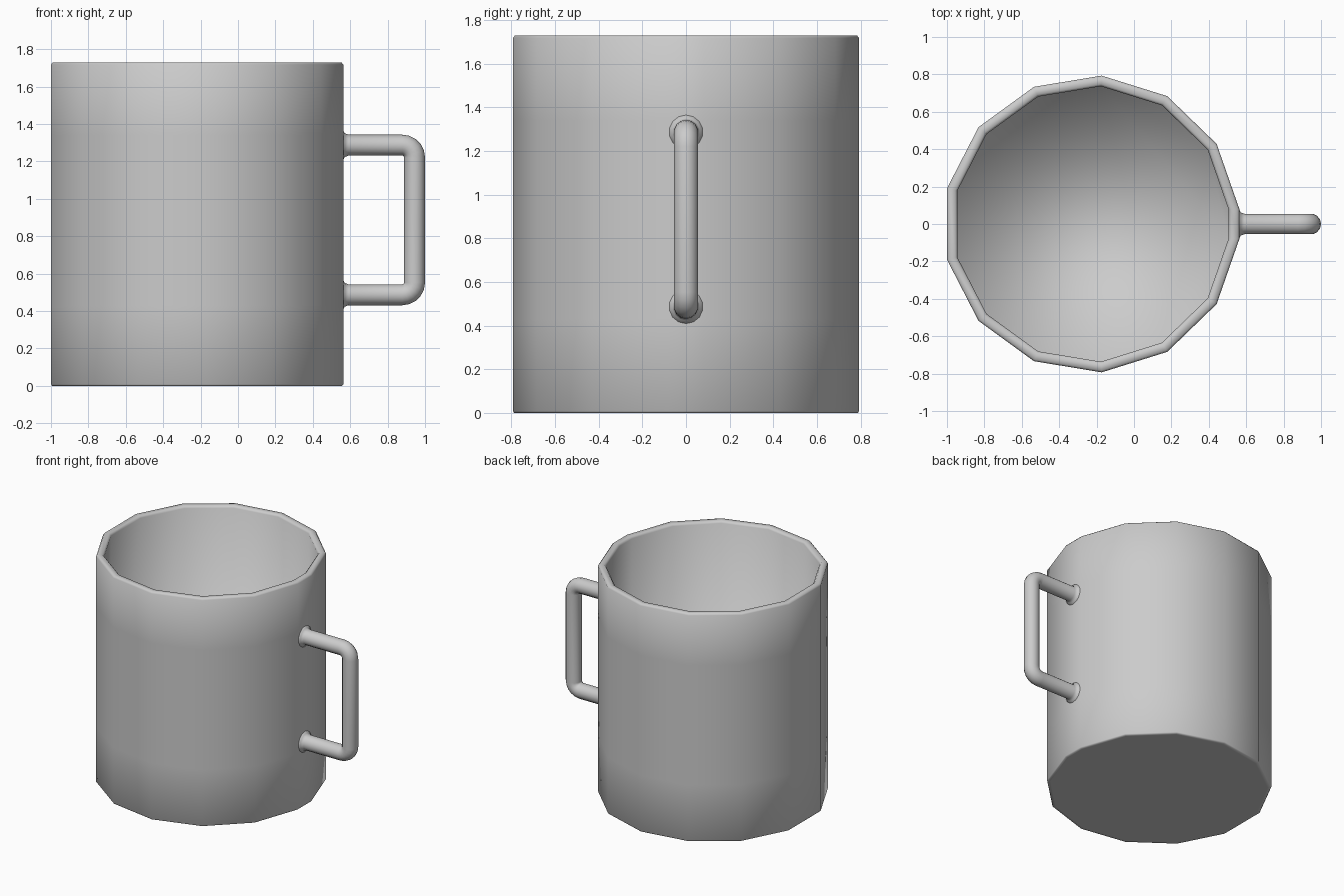
import bpy
import bmesh
from math import sin, cos, pi, radians
from mathutils import Vector

default = bpy.data.objects.get("Cube")
if default:
    bpy.data.objects.remove(default, do_unlink=True)

CUP_X = -0.228


def skin(name, rings):
    """Bridge a list of equal-sized vertex rings and cap both ends."""
    bm = bmesh.new()
    loops = [[bm.verts.new(p) for p in ring] for ring in rings]
    for a, b in zip(loops, loops[1:]):
        for i in range(len(a)):
            j = (i + 1) % len(a)
            bm.faces.new((a[i], a[j], b[j], b[i]))
    bm.faces.new(loops[0])
    bm.faces.new(loops[-1])
    bmesh.ops.recalc_face_normals(bm, faces=bm.faces[:])
    for f in bm.faces:
        f.smooth = True
    mesh = bpy.data.meshes.new(name)
    bm.to_mesh(mesh)
    bm.free()
    obj = bpy.data.objects.new(name, mesh)
    bpy.context.collection.objects.link(obj)
    return obj


# Cup: thirteen broad sides plus one narrow flat where the handle joins
half = [radians(5.9 + 26.7 * i) for i in range(7)]
angles = half + [2 * pi - a for a in reversed(half)]


def cup_ring(r, z):
    return [(CUP_X + r * cos(a), r * sin(a), z) for a in angles]


# Outer wall up, over the rounded lip, and down to the inner floor
profile = [(0.77, 0), (0.789, 0), (0.795, 0.008), (0.795, 0.43), (0.795, 1.34),
           (0.795, 1.718), (0.785, 1.73), (0.75, 1.73), (0.738, 1.715), (0.738, 0.06)]
skin("cup_body", [cup_ring(r, z) for r, z in profile])


# Handle: round tube with flared roots and tight rounded corners
SIDES = 14
TUBE = 0.056
BEND = 0.066
OUTER = 1 - TUBE
TOP, LOW = 1.287, 0.487


def tube_ring(x, z, angle, r):
    side = Vector((-sin(angle), 0, cos(angle)))
    return [Vector((x, 0, z)) + r * (side * cos(t) + Vector((0, sin(t), 0)))
            for t in (2 * pi * i / SIDES for i in range(SIDES))]


flare = [(0.53, 0.08), (0.563, 0.078), (0.57, 0.064), (0.59, TUBE)]
rings = [tube_ring(x, TOP, 0, r) for x, r in flare]
for z, start in ((TOP - BEND, 0), (LOW + BEND, -pi / 2)):
    for i in range(6):
        a = start - i * pi / 10
        rings.append(tube_ring(OUTER - BEND - BEND * sin(a), z + BEND * cos(a), a, TUBE))
rings += [tube_ring(x, LOW, -pi, r) for x, r in reversed(flare)]
skin("handle", rings)
